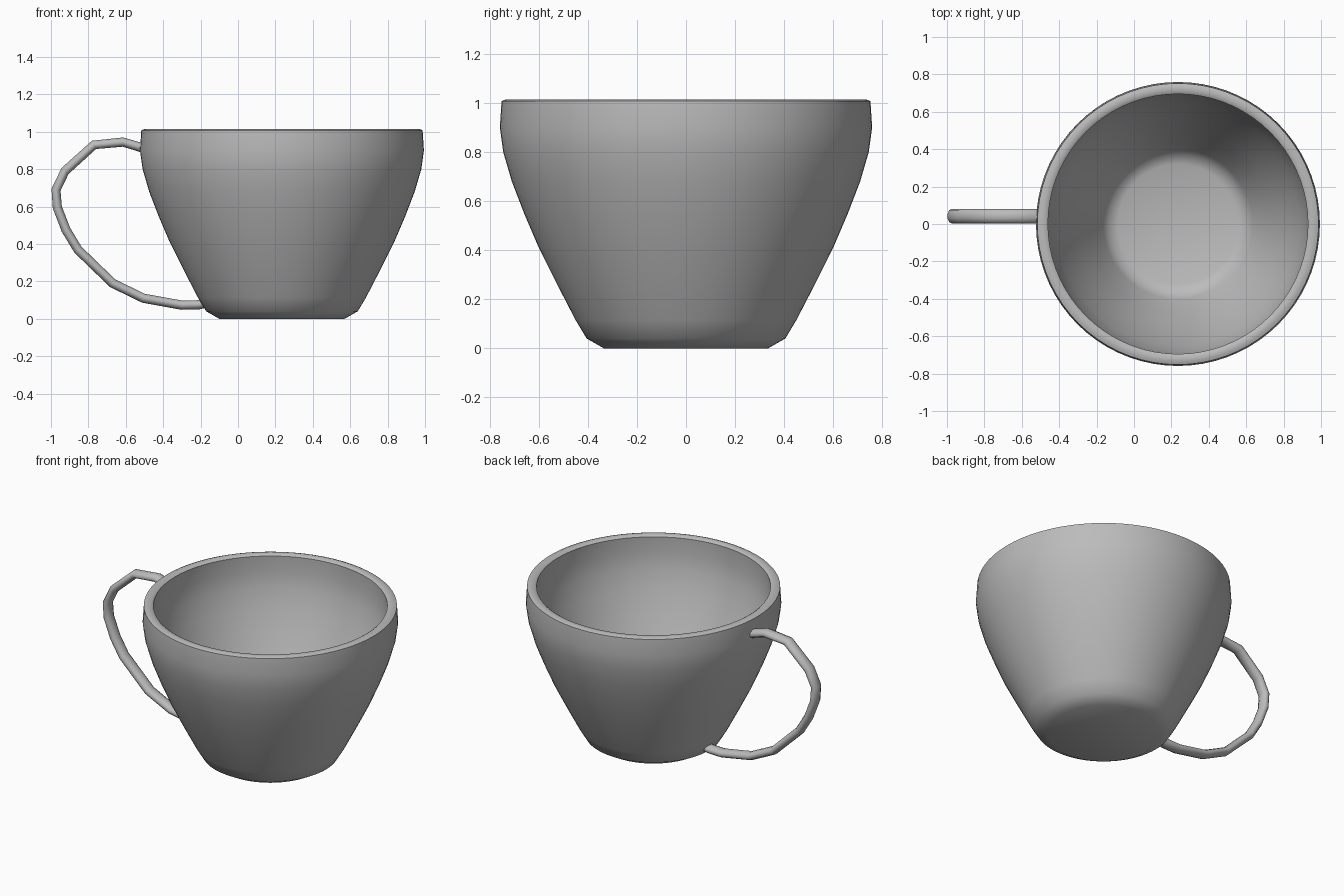
import bpy
import bmesh
import math
from mathutils import Vector

cube = bpy.data.objects.get("Cube")
if cube:
    bpy.data.objects.remove(cube, do_unlink=True)

CUP_X = 0.235

clay = bpy.data.materials.new("plain grey")
clay.use_nodes = True
grey = (0.5, 0.5, 0.5, 1)
clay.diffuse_color = grey
clay.node_tree.nodes["Principled BSDF"].inputs["Base Color"].default_value = grey


def finish(bm, name, angle):
    """Turn a bmesh into a smooth shaded object."""
    bmesh.ops.recalc_face_normals(bm, faces=bm.faces)
    mesh = bpy.data.meshes.new(name)
    bm.to_mesh(mesh)
    bm.free()
    mesh.materials.append(clay)
    obj = bpy.data.objects.new(name, mesh)
    bpy.context.collection.objects.link(obj)
    bpy.ops.object.select_all(action="DESELECT")
    obj.select_set(True)
    bpy.context.view_layer.objects.active = obj
    bpy.ops.object.shade_smooth_by_angle(angle=math.radians(angle))
    return obj


# Cup: one closed wall profile (radius, height) turned about the upright axis
outer = [(0, 0), (0.335, 0), (0.405, 0.04), (0.45, 0.115), (0.525, 0.26),
         (0.6, 0.41), (0.66, 0.55), (0.71, 0.68), (0.745, 0.8),
         (0.759, 0.9), (0.752, 1.008)]
inner = [(0.735, 1.015), (0.708, 1.015), (0.695, 1.006), (0.699, 0.9),
         (0.685, 0.8), (0.65, 0.68), (0.6, 0.55), (0.54, 0.41),
         (0.465, 0.26), (0.4, 0.13), (0.37, 0.085), (0.32, 0.065), (0, 0.06)]
bm = bmesh.new()
verts = [bm.verts.new((CUP_X + r, 0, z)) for r, z in outer + inner]
edges = [bm.edges.new(pair) for pair in zip(verts, verts[1:])]
bmesh.ops.spin(bm, geom=verts + edges, cent=(CUP_X, 0, 0), axis=(0, 0, 1),
               angle=math.tau, steps=72)
bmesh.ops.remove_doubles(bm, verts=bm.verts, dist=0.0005)
finish(bm, "cup", 50)

# Handle: flattened tube swept along an angular loop (x, height)
path = [(-0.475, 0.9), (-0.53, 0.92), (-0.615, 0.945), (-0.77, 0.93),
        (-0.925, 0.79), (-0.973, 0.69), (-0.966, 0.596), (-0.92, 0.476),
        (-0.856, 0.37), (-0.67, 0.19), (-0.505, 0.11), (-0.3, 0.073),
        (-0.21, 0.075), (-0.15, 0.09)]
points = [Vector((x, 0.042, z)) for x, z in path]
SIDES = 10
bm = bmesh.new()
rings = []
for i, p in enumerate(points):
    before, after = points[max(i - 1, 0)], points[min(i + 1, len(points) - 1)]
    tangent = (after - before).normalized()
    across = Vector((0, 1, 0))
    normal = tangent.cross(across)
    ring = []
    for s in range(SIDES):
        a = math.tau * s / SIDES
        offset = across * 0.039 * math.cos(a) + normal * 0.026 * math.sin(a)
        ring.append(bm.verts.new(p + offset))
    rings.append(ring)
for a, b in zip(rings, rings[1:]):
    for s in range(SIDES):
        t = (s + 1) % SIDES
        bm.faces.new((a[s], a[t], b[t], b[s]))
bm.faces.new(rings[0])
bm.faces.new(rings[-1])
finish(bm, "handle", 60)
